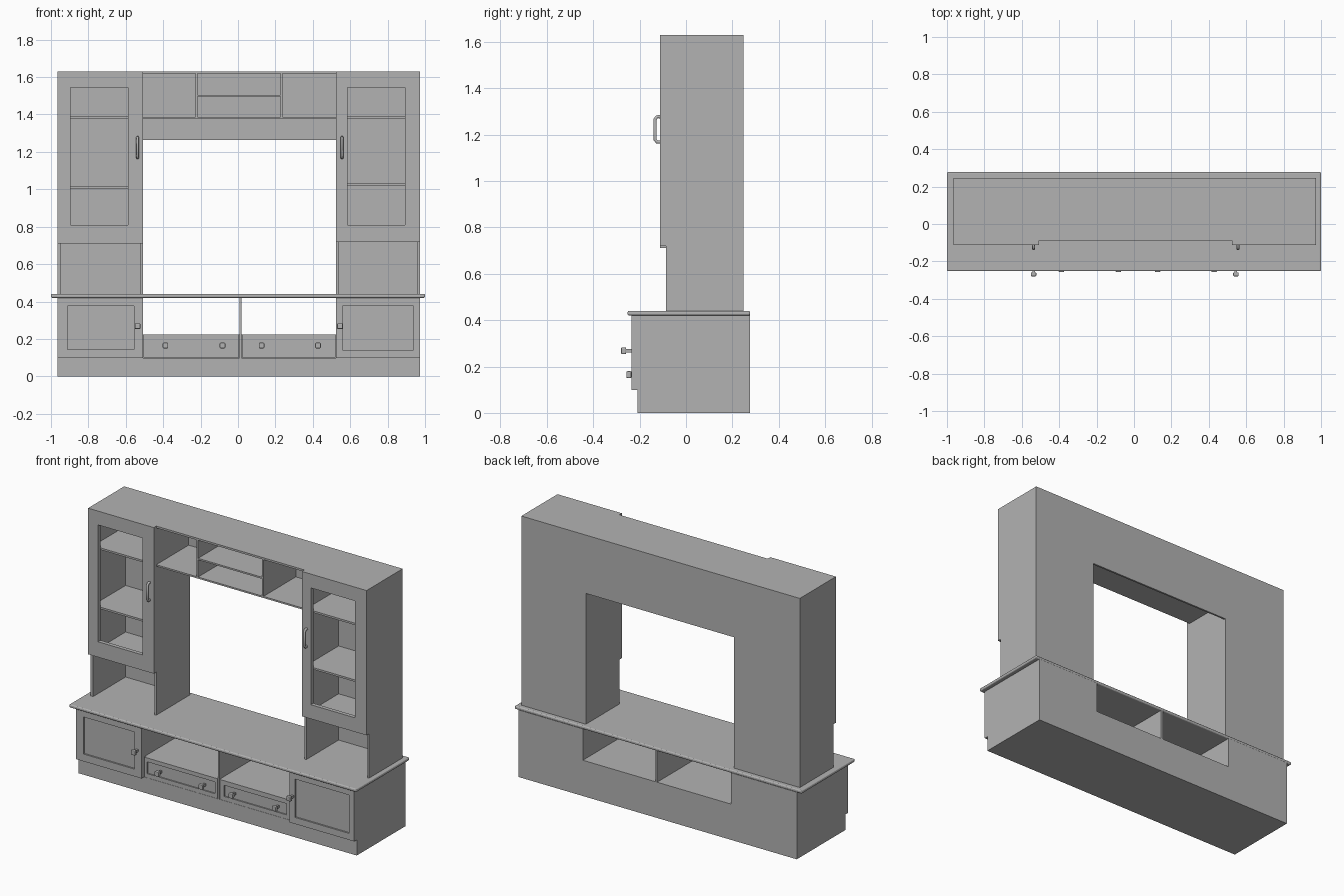
import bpy
import bmesh
from mathutils import Vector

cube = bpy.data.objects.get("Cube")
if cube:
    bpy.data.objects.remove(cube, do_unlink=True)

GREY = (0.45, 0.45, 0.45, 1.0)
mat = bpy.data.materials.new("plain grey")
mat.use_nodes = True
mat.diffuse_color = GREY
mat.node_tree.nodes["Principled BSDF"].inputs["Base Color"].default_value = GREY


def finish(name, bm):
    bmesh.ops.recalc_face_normals(bm, faces=bm.faces)
    mesh = bpy.data.meshes.new(name)
    bm.to_mesh(mesh)
    bm.free()
    mesh.materials.append(mat)
    ob = bpy.data.objects.new(name, mesh)
    bpy.context.scene.collection.objects.link(ob)
    return ob


def box(name, x, y, z, bevel=0.0, segments=2):
    """Box from (min, max) ranges."""
    bm = bmesh.new()
    bmesh.ops.create_cube(bm, size=1)
    for v in bm.verts:
        v.co = Vector([r[0] if c < 0 else r[1] for c, r in zip(v.co, (x, y, z))])
    ob = finish(name, bm)
    if bevel:
        mod = ob.modifiers.new("rounded edges", "BEVEL")
        mod.width, mod.segments = bevel, segments
    return ob


def front(name, x, y, z, ix, iz, recess=None):
    """Cabinet front: an open frame, or a recessed panel if recess is given."""
    bm = bmesh.new()

    def ring(rx, ry, rz):
        return [bm.verts.new((a, ry, b)) for a, b in
                ((rx[0], rz[0]), (rx[1], rz[0]), (rx[1], rz[1]), (rx[0], rz[1]))]

    def join(a, b):
        for i in range(4):
            j = (i + 1) % 4
            bm.faces.new((a[i], a[j], b[j], b[i]))

    outer, inner, back = ring(x, y[0], z), ring(ix, y[0], iz), ring(x, y[1], z)
    deep = ring(ix, y[1] if recess is None else y[0] + recess, iz)
    join(outer, inner)
    join(outer, back)
    join(inner, deep)
    if recess is None:
        join(back, deep)
    else:
        bm.faces.new(deep)
        bm.faces.new(back)
    return finish(name, bm)


def knob(name, x, y, z):
    """Square-headed knob on a thin stem, fixed to the plane y."""
    box(name + "_stem", (x - .007, x + .007), (y - .028, y), (z - .007, z + .007))
    box(name + "_head", (x - .015, x + .015), (y - .046, y - .024),
        (z - .015, z + .015), 0.005)


def handle(name, x, y, z0, z1):
    """Bow handle swept along a bracket-shaped path."""
    curve = bpy.data.curves.new(name, "CURVE")
    curve.dimensions = "3D"
    curve.bevel_depth = 0.008
    curve.bevel_resolution = 1
    curve.use_fill_caps = True
    out = y - 0.021
    path = [(y, z0), (out + .008, z0), (out, z0 + .01),
            (out, z1 - .01), (out + .008, z1), (y, z1)]
    spline = curve.splines.new("POLY")
    spline.points.add(len(path) - 1)
    for p, (py, pz) in zip(spline.points, path):
        p.co = (x, py, pz, 1)
    curve.materials.append(mat)
    ob = bpy.data.objects.new(name, curve)
    bpy.context.scene.collection.objects.link(ob)


# Main limits
XL, XR = -0.965, 0.973          # outer sides
IL, IR = -0.508, 0.524          # sides of the central opening
BACK, FACE, DOOR = 0.277, -0.209, -0.234
UBACK, UFACE, UDOOR = 0.247, -0.087, -0.112
TOP, COUNTER = 1.63, 0.44
T = 0.012                       # board thickness
MID = 0.013                     # central divider

# Base carcass
box("plinth", (XL, XR), (FACE, BACK), (0, 0.098))
for side, x in (("right", (XL, IL)), ("left", (IR, XR))):
    box(side + "_base_cabinet", x, (FACE, BACK), (0.098, 0.422))
box("drawer_carcass", (IL, IR), (FACE + .012, BACK), (0.098, 0.225))
box("niche_divider", (MID - T / 2, MID + T / 2), (FACE, BACK), (0.098, 0.422))
box("countertop", (-1, 1), (-0.252, BACK), (0.42, COUNTER), 0.007, 3)

# Base doors, drawers and knobs
front("right_base_door", (XL, IL), (DOOR, FACE), (0.098, 0.42),
      (-0.912, -0.556), (0.144, 0.377), 0.01)
front("left_base_door", (IR, XR), (DOOR, FACE), (0.098, 0.42),
      (0.561, 0.936), (0.139, 0.38), 0.01)
knob("right_door_knob", -0.537, DOOR, 0.268)
knob("left_door_knob", 0.545, DOOR, 0.268)
front("right_drawer", (IL + .004, MID - .008), (FACE - .002, FACE + .012),
      (0.1, 0.225), (-0.484, -0.013), (0.126, 0.2), 0.008)
front("left_drawer", (MID + .008, IR - .004), (FACE - .002, FACE + .012),
      (0.1, 0.225), (0.051, 0.487), (0.126, 0.196), 0.008)
for i, x in enumerate((-0.388, -0.083, 0.126, 0.428)):
    knob(f"drawer_knob_{i + 1}", x, FACE - .002, 0.165)

# Upper cabinets: sides, back, floor and shelves
for side, x0, x1, low, mid in (("right", XL, IL, 0.711, 1.01),
                               ("left", IR, XR, 0.719, 1.026)):
    outer_t = 0.018 if side == "right" else T
    a, b = (outer_t, T) if side == "right" else (T, outer_t)
    box(side + "_cabinet_side_a", (x0, x0 + a), (UFACE, UBACK), (COUNTER, TOP))
    box(side + "_cabinet_side_b", (x1 - b, x1), (UFACE, UBACK), (COUNTER, TOP))
    box(side + "_cabinet_back", (x0 + a, x1 - b), (UBACK - T, UBACK), (COUNTER, TOP))
    for part, z in (("floor", low + .006), ("middle_shelf", mid),
                    ("upper_shelf", 1.383), ("top", TOP - .006)):
        box(f"{side}_cabinet_{part}", (x0 + a, x1 - b), (UFACE, UBACK - T),
            (z - .006, z + .006))

# Upper framed doors and bow handles
front("right_upper_door", (XL, IL), (UDOOR, UFACE), (0.711, TOP),
      (-0.896, -0.588), (0.808, 1.543))
front("left_upper_door", (IR, XR), (UDOOR, UFACE), (0.719, TOP),
      (0.585, 0.893), (0.808, 1.543))
handle("right_handle", -0.537, UDOOR, 1.168, 1.277)
handle("left_handle", 0.556, UDOOR, 1.168, 1.277)

# Bridge shelf unit between the cabinets, with a lower-hanging back board
box("bridge_back", (IL, IR), (UBACK - T, UBACK), (1.263, TOP))
box("bridge_top", (IL, IR), (UFACE, UBACK - T), (TOP - T, TOP))
box("bridge_bottom", (IL, IR), (UFACE, UBACK - T), (1.377, 1.387))
DL, DR = -0.222, 0.233
for side, x in (("right", DL), ("left", DR)):
    box(side + "_bridge_divider", (x - .005, x + .005), (UFACE, UBACK - T),
        (1.387, TOP - T))
box("bridge_middle_shelf", (DL + .005, DR - .005), (UFACE, UBACK - T), (1.495, 1.505))
